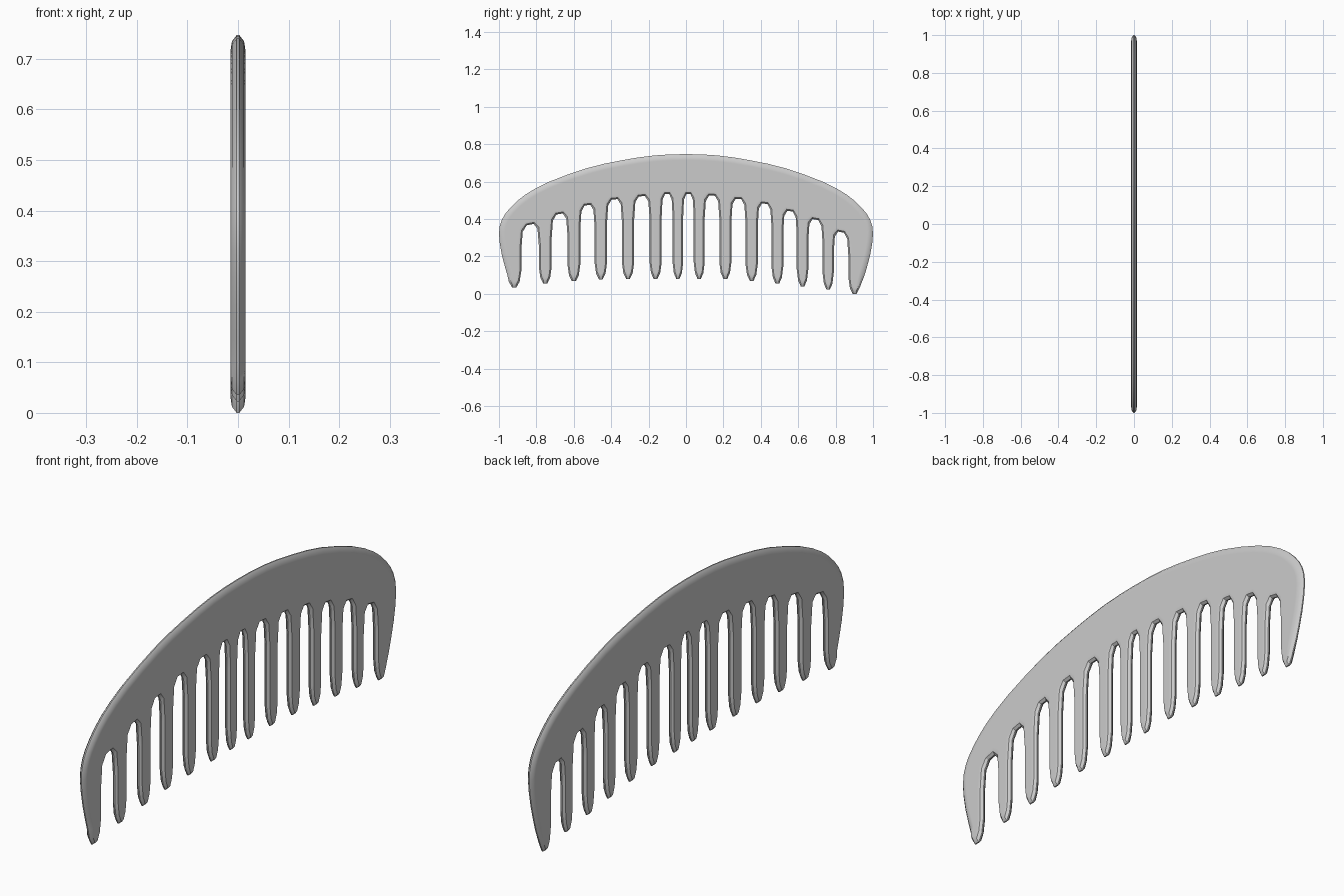
import bpy, bmesh, math
from mathutils import Vector

if "Cube" in bpy.data.objects:
    bpy.data.objects.remove(bpy.data.objects["Cube"])

# Tooth edges along y (left, right) and tip heights
TEETH = [(-0.957, -0.88, 0.035), (-0.787, -0.718, 0.055), (-0.634, -0.565, 0.068),
         (-0.489, -0.422, 0.078), (-0.343, -0.277, 0.08), (-0.195, -0.13, 0.08),
         (-0.072, -0.015, 0.08), (0.041, 0.1, 0.08), (0.178, 0.243, 0.08),
         (0.318, 0.384, 0.07), (0.457, 0.52, 0.055), (0.592, 0.654, 0.04),
         (0.73, 0.79, 0.023), (0.868, 0.936, 0.0)]
# Height of the top of each gap
GAPS = [0.37, 0.427, 0.474, 0.505, 0.522, 0.533, 0.533, 0.525, 0.507, 0.482, 0.442, 0.397, 0.33]
# Right half of the arched spine, from end tooth to crown
HALF = [(0.955, 0.1), (0.985, 0.21), (1.0, 0.32), (0.985, 0.395), (0.94, 0.46), (0.86, 0.53),
        (0.73, 0.6), (0.53, 0.672), (0.35, 0.713), (0.17, 0.74)]
CONTROL = HALF + [(0, 0.747)] + [(-y, z) for y, z in reversed(HALF)]


def smooth_path(points):
    """Add a Catmull-Rom midpoint between neighbouring points."""
    p = [Vector(q) for q in points]
    out = [p[0]]
    for i in range(len(p) - 1):
        a, d = p[max(i - 1, 0)], p[min(i + 2, len(p) - 1)]
        out += [(p[i] + p[i + 1]) * 0.5625 - (a + d) * 0.0625, p[i + 1]]
    return out


SPINE = smooth_path(CONTROL)


def tooth(i, d):
    l, r, t = TEETH[i]
    c, w = (l + r) / 2, (r - l) / 2 - d
    pts = [(c - w, t + 0.09), (c - w * 0.75, t + 0.03 + d * 1.2), (c - w * 0.3, t + d * 1.5),
           (c + w * 0.3, t + d * 1.5), (c + w * 0.75, t + 0.03 + d * 1.2), (c + w, t + 0.09)]
    if i == 0:
        return pts[1:]
    return pts[:-1] if i == len(TEETH) - 1 else pts


def gap(i, d):
    l, r = TEETH[i][1], TEETH[i + 1][0]
    c, h, top = (l + r) / 2, (r - l) / 2 + d, GAPS[i] + d
    out = []
    for k, drop in ((-1, 0.12), (-0.85, 0.03), (-0.4, 0), (0.4, 0), (0.85, 0.03), (1, 0.12)):
        out.append((c + k * h, top - drop - 0.25 * c * k * h))
    return out


def spine(d):
    out = []
    for i, p in enumerate(SPINE):
        t = (SPINE[min(i + 1, len(SPINE) - 1)] - SPINE[max(i - 1, 0)]).normalized()
        out.append((p.x - t.y * d * 1.5, p.y + t.x * d * 1.5))
    return out


def outline(d):
    pts = []
    for i in range(len(TEETH)):
        pts += tooth(i, d)
        if i < len(GAPS):
            pts += gap(i, d)
    return pts + spine(d)


# Rings from one face to the other: (x, inset)
bm = bmesh.new()
sections = [(0.015, 0.021), (0.012, 0.008), (0.0025, 0), (-0.0025, 0), (-0.012, 0.008), (-0.015, 0.021)]
rings = [[bm.verts.new((x, y, z)) for y, z in outline(d)] for x, d in sections]
n = len(rings[0])
for a, b in zip(rings, rings[1:]):
    for i in range(n):
        j = (i + 1) % n
        bm.faces.new((a[i], b[i], b[j], a[j]))
bm.faces.new(rings[0])
bm.faces.new(rings[-1][::-1])
bmesh.ops.recalc_face_normals(bm, faces=bm.faces)

mesh = bpy.data.meshes.new("comb")
bm.to_mesh(mesh)
bm.free()
comb = bpy.data.objects.new("comb", mesh)
bpy.context.collection.objects.link(comb)
bpy.context.view_layer.objects.active = comb
comb.select_set(True)
bpy.ops.object.shade_smooth_by_angle(angle=math.radians(30))
weighted = comb.modifiers.new("weighted_normals", 'WEIGHTED_NORMAL')
weighted.keep_sharp = True
